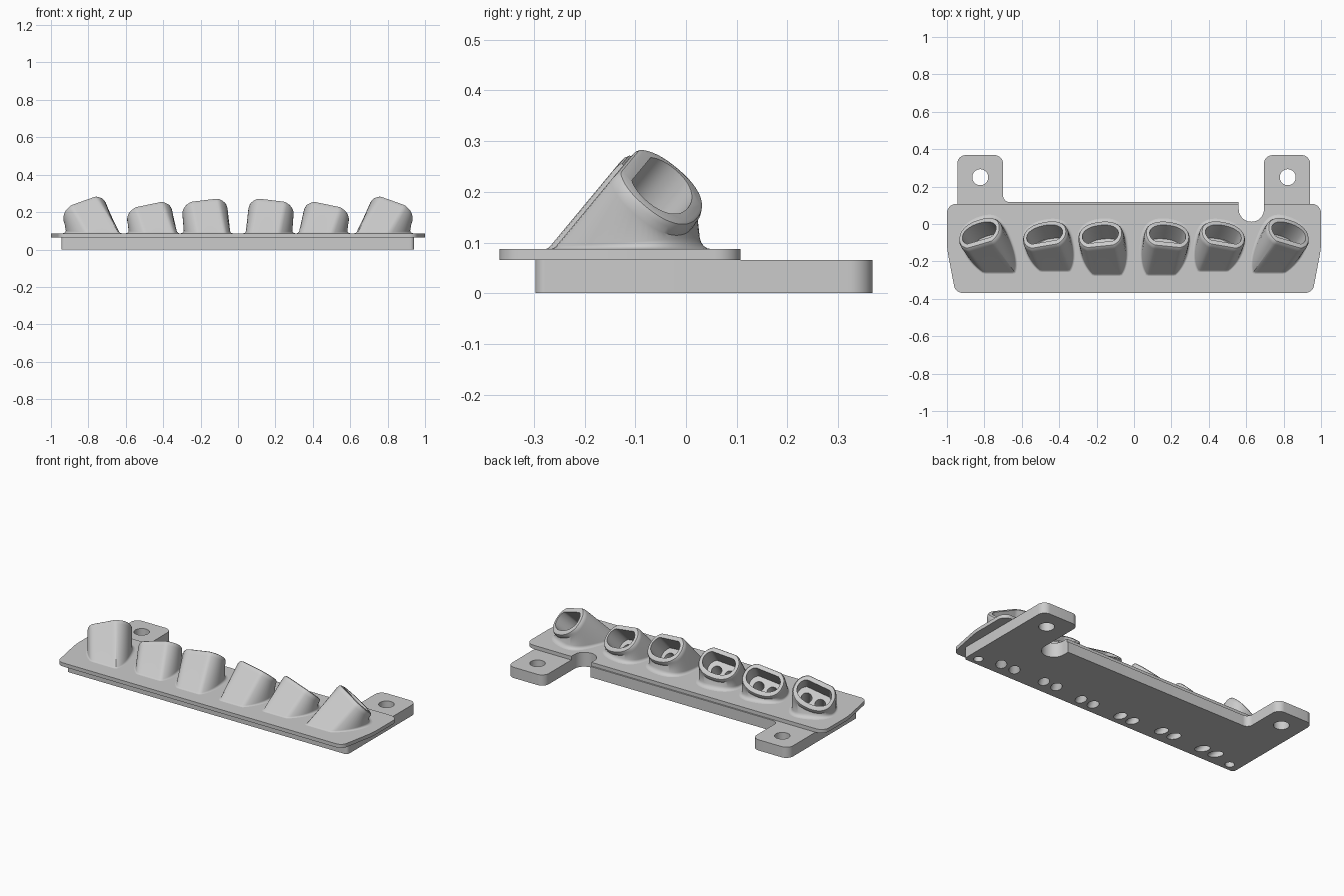
import bpy, bmesh, math
from mathutils import Vector

if "Cube" in bpy.data.objects:
    bpy.data.objects.remove(bpy.data.objects["Cube"], do_unlink=True)

grey = bpy.data.materials.new("plain grey")
grey.use_nodes = True
colour = (0.6, 0.6, 0.6, 1)
grey.diffuse_color = colour
grey.node_tree.nodes["Principled BSDF"].inputs["Base Color"].default_value = colour

PLATE_LOW, PLATE_TOP = 0.065, 0.087


def loft(name, rings):
    """Closed solid through a list of equally long point rings."""
    bm = bmesh.new()
    loops = [[bm.verts.new(p) for p in ring] for ring in rings]
    n = len(loops[0])
    for a, b in zip(loops, loops[1:]):
        for i in range(n):
            bm.faces.new((a[i], a[(i + 1) % n], b[(i + 1) % n], b[i]))
    bm.faces.new(loops[0])
    bm.faces.new(loops[-1])
    bmesh.ops.recalc_face_normals(bm, faces=bm.faces)
    mesh = bpy.data.meshes.new(name)
    bm.to_mesh(mesh)
    bm.free()
    mesh.materials.append(grey)
    obj = bpy.data.objects.new(name, mesh)
    bpy.context.collection.objects.link(obj)
    return obj


def slab(name, corners, z0, z1):
    """Extruded polygon; each corner is x, y, fillet radius."""
    outline = []
    for i, (x, y, r) in enumerate(corners):
        p = Vector((x, y))
        if r == 0:
            outline.append(p)
            continue
        d1 = (Vector(corners[i - 1][:2]) - p).normalized()
        d2 = (Vector(corners[(i + 1) % len(corners)][:2]) - p).normalized()
        half = d1.angle(d2) / 2
        centre = p + (d1 + d2).normalized() * r / math.sin(half)
        start = p + d1 * r / math.tan(half) - centre
        end = p + d2 * r / math.tan(half) - centre
        for k in range(9):
            outline.append(centre + start.lerp(end, k / 8).normalized() * r)
    return loft(name, [[(p.x, p.y, z) for p in outline] for z in (z0, z1)])


def rod(name, a, b, r, sides=28):
    """Cylinder between two points."""
    axis = (b - a).normalized()
    u = axis.orthogonal().normalized()
    v = axis.cross(u)
    turn = [2 * math.pi * i / sides for i in range(sides)]
    return loft(name, [[p + r * (math.cos(t) * u + math.sin(t) * v) for t in turn]
                       for p in (a, b)])


def cut(obj, cutters):
    """Subtract the cutters and keep the resulting mesh."""
    for c in cutters:
        m = obj.modifiers.new("cut", 'BOOLEAN')
        m.operation, m.solver, m.object = 'DIFFERENCE', 'EXACT', c
    bpy.context.view_layer.update()
    deps = bpy.context.evaluated_depsgraph_get()
    mesh = bpy.data.meshes.new_from_object(obj.evaluated_get(deps))
    obj.modifiers.clear()
    obj.data = mesh


def section(power, flat, count=56):
    """Squarish oval in the unit square with a flattened front side."""
    points = []
    for i in range(count):
        t = 2 * math.pi * (i + 0.5) / count
        c, s = math.cos(t), math.sin(t)
        v = math.copysign(abs(s) ** (2 / power), s)
        points.append((math.copysign(abs(c) ** (2 / power), c),
                       (2 * max(v, -flat) + flat - 1) / (1 + flat)))
    return points


OUTER, INNER = section(2.3, 0.85), section(2.2, 0.75)


def socket(name, centre, lean, half_w, half_d):
    """Leaning hollow boss; returns it with its cavity and bore cutters."""
    c = Vector(centre)
    slope = Vector((lean, 0.83, 1))
    n = slope.normalized()
    across = (Vector((1, 0, 0)) - n * n.x).normalized()
    back = -n.cross(across)
    if back.y < 0:
        back = -back

    def ring(shape, w, d, depth):
        return [c - n * depth + u * w * across + v * d * back for u, v in shape]

    # Rounded rim, then straight walls with a fillet at the foot
    rings = [ring(OUTER, half_w * s, half_d * s, depth) for s, depth in
             ((0.87, 0), (0.94, 0.003), (0.985, 0.012), (1, 0.028))]
    steps = [math.pi / 2 * i / 4 for i in range(5)]
    fillet, root = [[] for t in steps], []
    for (u, v), q in zip(OUTER, rings[-1]):
        h = q.z - PLATE_TOP
        k = 0.4 - 0.6 * v
        foot = q - Vector((slope.x * k, slope.y * k, 1)) * h
        out = u * across + v * back
        out.z = 0
        out.normalize()
        r = 0.014 + 0.008 * v
        for t, loop in zip(steps, fillet):
            loop.append(q.lerp(foot, 1 - r * (1 - math.sin(t)) / h)
                        + out * r * (1 - math.cos(t)))
        root.append(fillet[-1][-1] - Vector((0, 0, 0.012)))
    body = loft(name, rings + fillet + [root])

    # Cavity and twin bores
    cavity = loft(name + "_cavity", [ring(INNER, half_w * 0.8, half_d * 0.65, depth)
                                     for depth in (-0.03, 0.115)])
    bores = []
    for side in (-1, 1):
        p = c + across * 0.042 * side
        bores.append(rod(name + "_bore", p - slope * (p.z + 0.05), p - n * 0.1, 0.03))
    return body, cavity, bores


# Lower mounting base with two rear tabs and a rounded slot
base = slab("mounting_base", [
    (-0.945, -0.297, 0.02), (0.942, -0.297, 0.02), (0.942, 0.368, 0.045),
    (0.695, 0.368, 0.045), (0.695, 0.012, 0.066), (0.56, 0.012, 0.066),
    (0.56, 0.117, 0), (-0.7, 0.117, 0.035), (-0.7, 0.368, 0.045),
    (-0.945, 0.368, 0.045)], 0, PLATE_LOW)

# Upper flange plate with tapered front corners
plate = slab("flange_plate", [
    (-0.955, -0.368, 0.045), (0.955, -0.368, 0.045), (1, -0.13, 0.4),
    (1, 0.108, 0.05), (0.695, 0.108, 0), (0.695, 0.012, 0.066),
    (0.56, 0.012, 0.066), (0.56, 0.108, 0), (-1, 0.108, 0.05),
    (-1, -0.13, 0.4)], PLATE_LOW, PLATE_TOP)

# Mirrored sockets: x, y, z of the mouth, lean, half width, half depth
layout = {
    "inner": (0.18, -0.052, 0.212, 0.2, 0.122, 0.09),
    "middle": (0.478, -0.052, 0.19, 0.35, 0.124, 0.088),
    "outer": (0.828, -0.042, 0.207, 0.6, 0.124, 0.092),
}
parts, cavities, all_bores = [base, plate], [], []
for place, (x, y, z, lean, w, d) in layout.items():
    for side, s in (("left", 1), ("right", -1)):
        body, cavity, bores = socket(f"{side}_{place}_socket", (s * x, y, z), s * lean, w, d)
        cut(body, [cavity] + bores)
        parts.append(body)
        cavities.append(cavity)
        all_bores += bores

# Tab holes and end holes
drills = []
for s in (-1, 1):
    for x, y, r in ((0.822, 0.25, 0.043), (0.88, -0.25, 0.026)):
        drills.append(rod("drill", Vector((s * x, y, -0.05)), Vector((s * x, y, 0.2)), r))
cut(base, all_bores + drills)
cut(plate, cavities + all_bores)
for helper in cavities + all_bores + drills:
    bpy.data.objects.remove(helper, do_unlink=True)

# Smooth curved walls, crisp edges
bpy.ops.object.select_all(action='DESELECT')
for obj in parts:
    obj.select_set(True)
bpy.context.view_layer.objects.active = base
bpy.ops.object.shade_smooth_by_angle(angle=math.radians(35))
